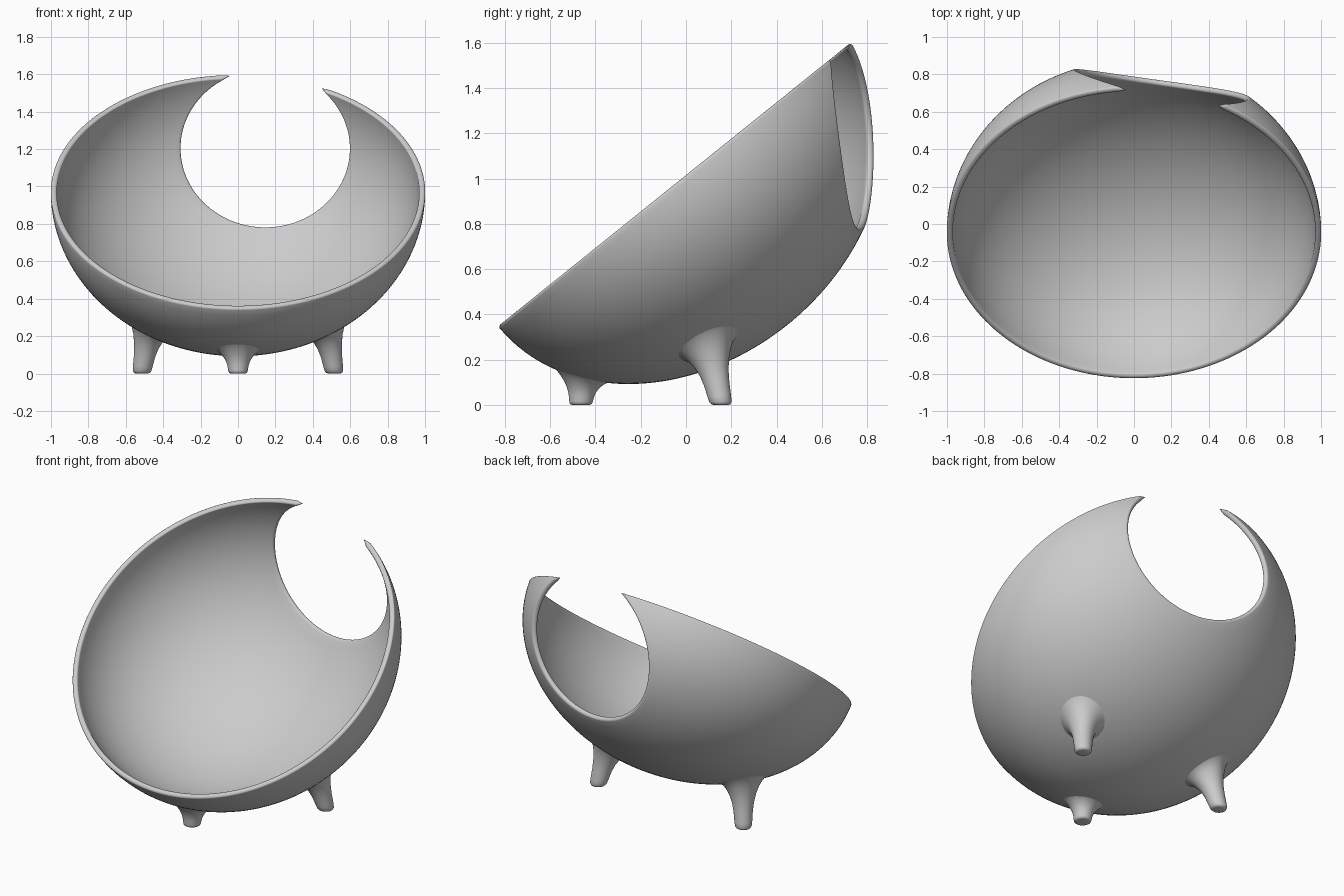
import bpy
import bmesh
from math import sin, cos, pi, atan2, acos, hypot, sqrt, radians
from mathutils import Vector

cube = bpy.data.objects.get("Cube")
if cube:
    bpy.data.objects.remove(cube)

grey = bpy.data.materials.new("plain grey")
grey.use_nodes = True
grey.diffuse_color = (0.6, 0.6, 0.6, 1)
grey.node_tree.nodes["Principled BSDF"].inputs["Base Color"].default_value = (0.6, 0.6, 0.6, 1)

# Tilted half ellipsoid: mid-wall radius, depth and half the wall thickness
RADIUS, DEPTH, HALF = 0.985, 0.78, 0.016
CENTRE = Vector((0, -0.05, 0.975))
TILT = radians(38.8)
ACROSS = Vector((1, 0, 0))
UP_RIM = Vector((0, cos(TILT), sin(TILT)))
INWARD = Vector((0, sin(TILT), -cos(TILT)))


def to_unit(v):
    return Vector((v.dot(ACROSS) / RADIUS, v.dot(UP_RIM) / RADIUS, v.dot(INWARD) / DEPTH))


def hit(point, direction):
    """Unit-sphere position and world point where a line leaves the ellipsoid."""
    o, d = to_unit(point - CENTRE), to_unit(direction)
    a, b, c = d.dot(d), o.dot(d), o.dot(o) - 1
    t = (-b + sqrt(max(b * b - a * c, 0))) / a
    return o + d * t, point + direction * t


def finish(name, bm):
    bmesh.ops.remove_doubles(bm, verts=bm.verts, dist=0.00005)
    bmesh.ops.recalc_face_normals(bm, faces=bm.faces)
    for f in bm.faces:
        f.smooth = True
    mesh = bpy.data.meshes.new(name)
    bm.to_mesh(mesh)
    bm.free()
    mesh.materials.append(grey)
    obj = bpy.data.objects.new(name, mesh)
    bpy.context.collection.objects.link(obj)
    return obj


def loft(bm, rings):
    """Join equal closed rings with quads."""
    rows = [[bm.verts.new(p) for p in ring] for ring in rings]
    for a, b in zip(rows, rows[1:]):
        for i in range(len(a)):
            j = (i + 1) % len(a)
            bm.faces.new((a[i], a[j], b[j], b[i]))
    return rows


# Round opening in the back, which breaks through the rim
def hole_unit(angle):
    start = Vector((0.147 + 0.455 * sin(angle), 0, 1.205 - 0.425 * cos(angle)))
    return hit(start, Vector((0, 1, 0)))[0]


def flat(u):
    """Unroll a unit-sphere point to a disc around the bowl's deepest point."""
    rho, r = acos(max(-1, min(1, u.z))), hypot(u.x, u.y)
    return Vector((u.x, u.y)) * (rho / max(r, 1e-9))


def tip_angle(side):
    low, high = pi / 2, pi
    for _ in range(45):
        mid = (low + high) / 2
        if hole_unit(side * mid).z > 0:
            low = mid
        else:
            high = mid
    return side * low


def bowl_point(p, offset):
    rho = p.length
    k = sin(rho) / max(rho, 1e-9)
    x, u, n = p.x * k, p.y * k, cos(rho)
    normal = (ACROSS * (x / RADIUS) + UP_RIM * (u / RADIUS) + INWARD * (n / DEPTH)).normalized()
    return CENTRE + ACROSS * x * RADIUS + UP_RIM * u * RADIUS + INWARD * n * DEPTH + normal * offset


# Bowl: crescent of rounded wall sections, each from the opening to the rim
first, last = tip_angle(1), tip_angle(-1)
tip_a, tip_b = hole_unit(first), hole_unit(last)
rim_a = atan2(tip_a.x, tip_a.y)
rim_b = atan2(tip_b.x, tip_b.y) + 2 * pi
ROWS, MIDDLE, ROUND = 200, 44, 5
rings = []
for i in range(ROWS + 1):
    t = i / ROWS
    ease = 0.41 * t + 0.59 * t * t * (3 - 2 * t)
    phi = rim_a + (rim_b - rim_a) * ease
    p = flat(hole_unit(first + (last - first) * t))
    q = Vector((sin(phi), cos(phi))) * pi / 2
    length = (q - p).length
    edge = min(HALF, length / 2)
    turns = [k * pi / 2 / ROUND for k in range(ROUND + 1)]
    section = [(edge * (1 - cos(a)), edge * sin(a)) for a in turns]
    section += [(edge + (length - 2 * edge) * k / MIDDLE, edge) for k in range(1, MIDDLE)]
    section += [(length - edge * (1 - cos(a)), edge * sin(a)) for a in reversed(turns)]
    step = (q - p) / max(length, 1e-9)
    outside = [bowl_point(p + step * d, w) for d, w in section]
    inside = [bowl_point(p + step * d, -w) for d, w in section[1:-1]]
    rings.append(outside + inside[::-1])
bm = bmesh.new()
loft(bm, rings)
finish("bowl", bm)

# Legs: round feet flaring into the underside of the bowl
PROFILE = [(0, 0.032), (0.01, 0.042), (0.04, 0.049), (0.12, 0.052), (0.3, 0.056), (0.48, 0.064),
           (0.64, 0.077), (0.78, 0.094), (0.88, 0.112), (0.95, 0.134), (1, 0.165)]


def leg(name, foot, top):
    foot, top = Vector(foot), Vector(top)
    rings = []
    for s, r in PROFILE:
        ring = []
        for k in range(40):
            a = 2 * pi * k / 40
            xy = foot.lerp(top, s) + Vector((cos(a), sin(a))) * r
            under = hit(Vector((xy.x, xy.y, CENTRE.z)), Vector((0, 0, -1)))[1]
            ring.append(Vector((xy.x, xy.y, under.z * s)))
        rings.append(ring)
    bm = bmesh.new()
    rows = loft(bm, rings)
    bm.faces.new(rows[0])
    finish(name, bm)


leg("front_leg", (0, -0.465), (0, -0.455))
leg("left_rear_leg", (0.515, 0.155), (0.465, 0.09))
leg("right_rear_leg", (-0.515, 0.155), (-0.465, 0.09))
